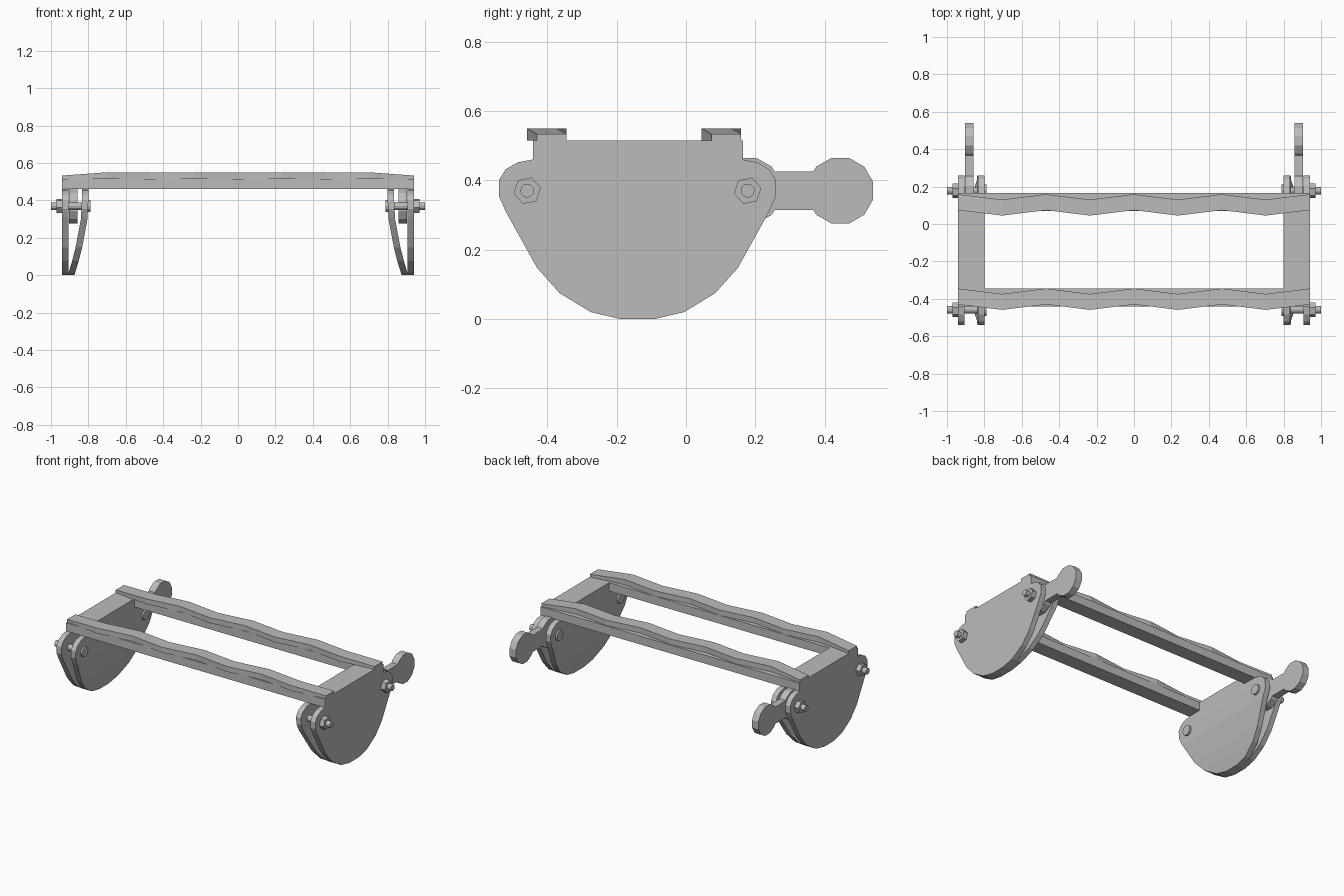
import bpy, bmesh, math
from mathutils import Vector

if "Cube" in bpy.data.objects:
    bpy.data.objects.remove(bpy.data.objects["Cube"])

GREY = bpy.data.materials.new("steel_grey")
GREY.use_nodes = True
GREY.diffuse_color = (0.5, 0.5, 0.5, 1)
GREY.node_tree.nodes["Principled BSDF"].inputs["Base Color"].default_value = (0.5, 0.5, 0.5, 1)

MID = -0.14           # y centre of the side brackets
PIN_OFFSET = 0.318    # pins in front of and behind that centre
PIN_Z = 0.37
OUTER, INNER = 0.94, 0.80


def finish(name, bm, mirror=True):
    bmesh.ops.recalc_face_normals(bm, faces=bm.faces)
    mesh = bpy.data.meshes.new(name)
    bm.to_mesh(mesh)
    bm.free()
    mesh.materials.append(GREY)
    obj = bpy.data.objects.new(name, mesh)
    bpy.context.collection.objects.link(obj)
    if mirror:
        obj.modifiers.new("Mirror", "MIRROR").use_mirror_merge = False
    return obj


def add_prism(bm, outline, x0, x1):
    """Extrude a (y, z) outline along x."""
    face = bm.faces.new([bm.verts.new((x0, y, z)) for y, z in outline])
    new = bmesh.ops.extrude_face_region(bm, geom=[face])["geom"]
    verts = [v for v in new if isinstance(v, bmesh.types.BMVert)]
    bmesh.ops.translate(bm, verts=verts, vec=(x1 - x0, 0, 0))


def prism(name, outline, x0, x1, mirror=True):
    bm = bmesh.new()
    add_prism(bm, outline, x0, x1)
    return finish(name, bm, mirror)


def ring(cy, cz, radius, sides, start=0.0):
    angles = [start + math.tau * i / sides for i in range(sides)]
    return [(cy + radius * math.cos(a), cz + radius * math.sin(a)) for a in angles]


def rect(y0, y1, z0, z1):
    return [(y0, z0), (y1, z0), (y1, z1), (y0, z1)]


# Side plate outline: rounded belly with an ear at each end
half = [(0.05, 0), (0.135, 0.02), (0.225, 0.075), (0.29, 0.148), (0.38, 0.31),
        (0.40, 0.355), (0.40, 0.40), (0.38, 0.432), (0.345, 0.452), (0.302, 0.46)]
plate = [(MID + u, z) for u, z in half] + [(MID - u, z) for u, z in reversed(half)]
prism("outer_plate", plate, 0.905, OUTER)

# Inner plate: same outline, curving outward to meet the outer plate at the bottom
bend = [(0, 0.875), (0.075, 0.852), (0.15, 0.833), (0.3, 0.805), (0.4, INNER), (0.5, INNER)]
bm = bmesh.new()
add_prism(bm, plate, 0, 0.035)
for z, _ in bend[1:-1]:
    bmesh.ops.bisect_plane(bm, geom=bm.verts[:] + bm.edges[:] + bm.faces[:],
                           plane_co=Vector((0, 0, z)), plane_no=Vector((0, 0, 1)))
for v in bm.verts:
    for (z0, x0), (z1, x1) in zip(bend, bend[1:]):
        if z0 - 1e-5 <= v.co.z <= z1:
            v.co.x += x0 + (x1 - x0) * (v.co.z - z0) / (z1 - z0)
            break
finish("inner_plate", bm)

# Bridge slab closing the top of each bracket
prism("bracket_top", rect(MID - 0.302, MID + 0.305, 0.46, 0.515), INNER, OUTER)

# Pins with a round head inside and a hex nut outside
for label, side in (("front", -1), ("rear", 1)):
    y = MID + side * PIN_OFFSET
    prism(label + "_pin", ring(y, PIN_Z, 0.02, 12), INNER, 1.0)
    prism(label + "_pin_head", ring(y, PIN_Z, 0.033, 12), 0.789, 0.82)
    prism(label + "_nut", ring(y, PIN_Z, 0.04, 6, 0.2), OUTER, 0.97)

# Lever: round hub and round handle joined by a straight arm
R, HUB_Y, HEAD_Y = 0.098, MID + PIN_OFFSET, 0.445
arc = [(R * math.cos(math.radians(a)), R * math.sin(math.radians(a)))
       for a in range(-135, 136, 30)]
arc = [(-0.078, -0.055)] + arc + [(-0.078, 0.055)]
lever = [(HEAD_Y + u, PIN_Z + w) for u, w in arc]
lever += [(HUB_Y - u, PIN_Z - w) for u, w in arc]
prism("lever", lever, 0.858, 0.904)

# Two cross rails, each a straight bar with a wavy strip on top
for label, y0, y1, lip in (("front", -0.442, -0.345, -0.43), ("rear", 0.07, 0.165, 0.074)):
    prism(label + "_rail", rect(y0, y1, 0.46, 0.515), -INNER, INNER, mirror=False)
    bm = bmesh.new()
    last = None
    for i in range(-4, 5):
        y = lip - (0.029 if i % 2 else 0)
        top = 0.533 if abs(i) == 4 else 0.55
        loop = [bm.verts.new((i * OUTER / 4, a, b)) for a, b in rect(y, y + 0.085, 0.515, top)]
        if last:
            for k in range(4):
                n = (k + 1) % 4
                bm.faces.new((last[k], last[n], loop[n], loop[k]))
        if abs(i) == 4:
            bm.faces.new(loop)
        last = loop
    finish(label + "_wavy_strip", bm, mirror=False)
